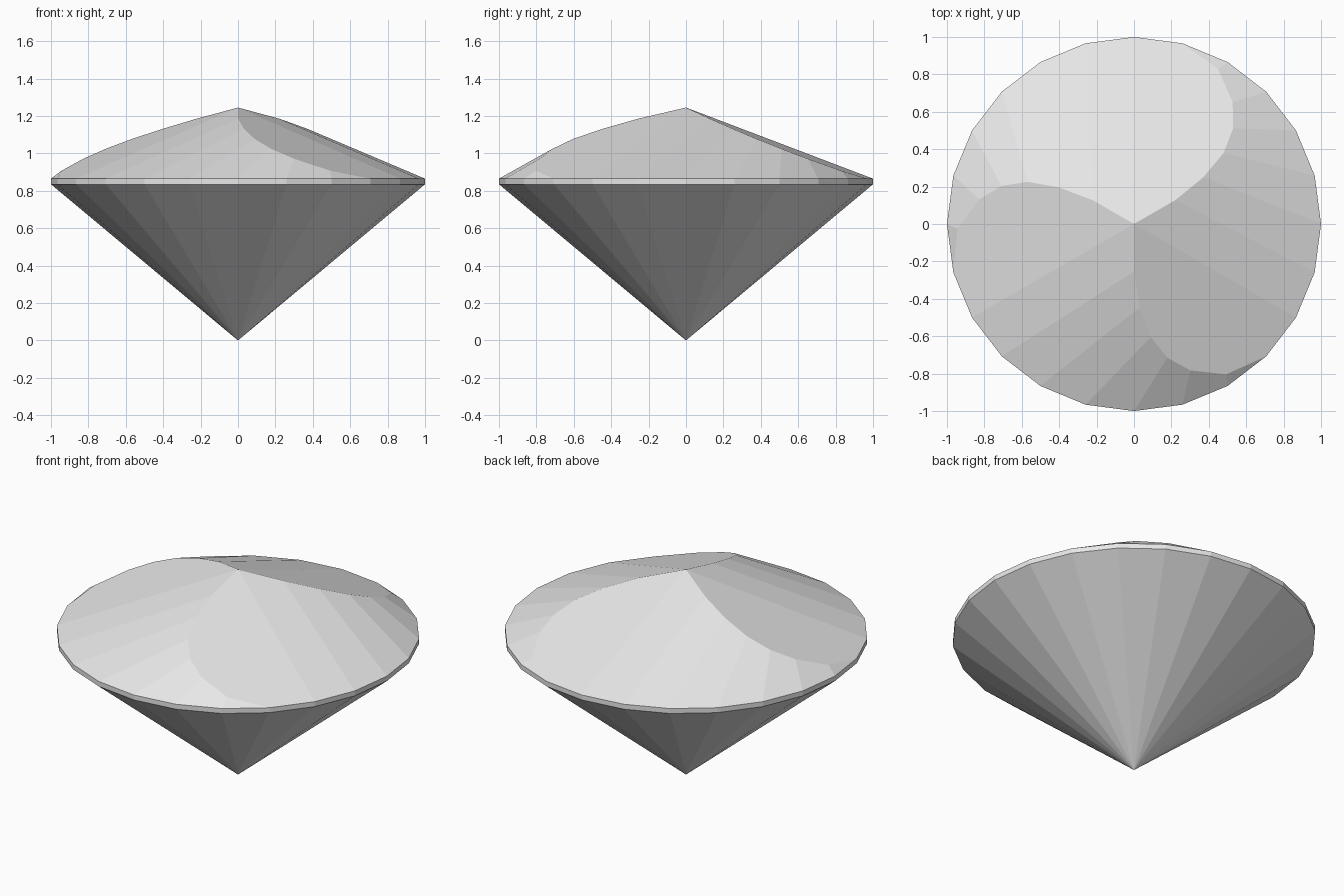
import bpy, bmesh
from math import radians, cos, sin

cube = bpy.data.objects.get("Cube")
if cube:
    bpy.data.objects.remove(cube, do_unlink=True)

SIDES = 24
STEP = 360 / SIDES
APEX_Z, RIM_Z, GIRDLE_Z = 1.245, 0.865, 0.835
SLOPE = (APEX_Z - RIM_Z) / cos(radians(STEP / 2))

# Ridge of one swirl arm: radius and angle, from the apex outwards
RIDGE = [(0.255, 30), (0.447, 34), (0.612, 38.4), (0.737, 44), (0.838, 51), (0.943, 61.5)]
FLAT_ANGLE = 82.5   # direction the large flat facet faces
FIRST_RIM = 22      # rim corner where the first arm's strips begin

grey = bpy.data.materials.new("gem_grey")
grey.use_nodes = True
colour = (0.8, 0.8, 0.8, 1)
grey.diffuse_color = colour
grey.node_tree.nodes["Principled BSDF"].inputs["Base Color"].default_value = colour


def polar(r, angle, z):
    return (r * cos(radians(angle)), r * sin(radians(angle)), z)


bm = bmesh.new()
apex = bm.verts.new((0, 0, APEX_Z))
tip = bm.verts.new((0, 0, 0))
upper = [bm.verts.new(polar(1, i * STEP, RIM_Z)) for i in range(SIDES)]
lower = [bm.verts.new(polar(1, i * STEP, GIRDLE_Z)) for i in range(SIDES)]

# Pointed pavilion and thin girdle
for i in range(SIDES):
    j = (i + 1) % SIDES
    bm.faces.new((tip, lower[j], lower[i]))
    bm.faces.new((lower[i], lower[j], upper[j], upper[i]))

# Crown: three swirl arms, each a large flat facet and a fan of narrow strips
for arm in range(3):
    turn = arm * 120
    rim = [upper[(FIRST_RIM + arm * 8 + i) % SIDES] for i in range(9)]
    ridge = [apex]
    for r, a in RIDGE:
        z = APEX_Z - SLOPE * r * cos(radians(a - FLAT_ANGLE))
        ridge.append(bm.verts.new(polar(r, a + turn, z)))
    ridge.append(rim[7])
    bm.faces.new([rim[8]] + ridge)
    for i in range(6):
        bm.faces.new((ridge[i], rim[i], rim[i + 1], ridge[i + 1]))
    bm.faces.new((ridge[6], rim[6], rim[7]))

bmesh.ops.recalc_face_normals(bm, faces=bm.faces)
mesh = bpy.data.meshes.new("gem")
bm.to_mesh(mesh)
bm.free()
mesh.materials.append(grey)
gem = bpy.data.objects.new("cut_gem", mesh)
bpy.context.collection.objects.link(gem)
